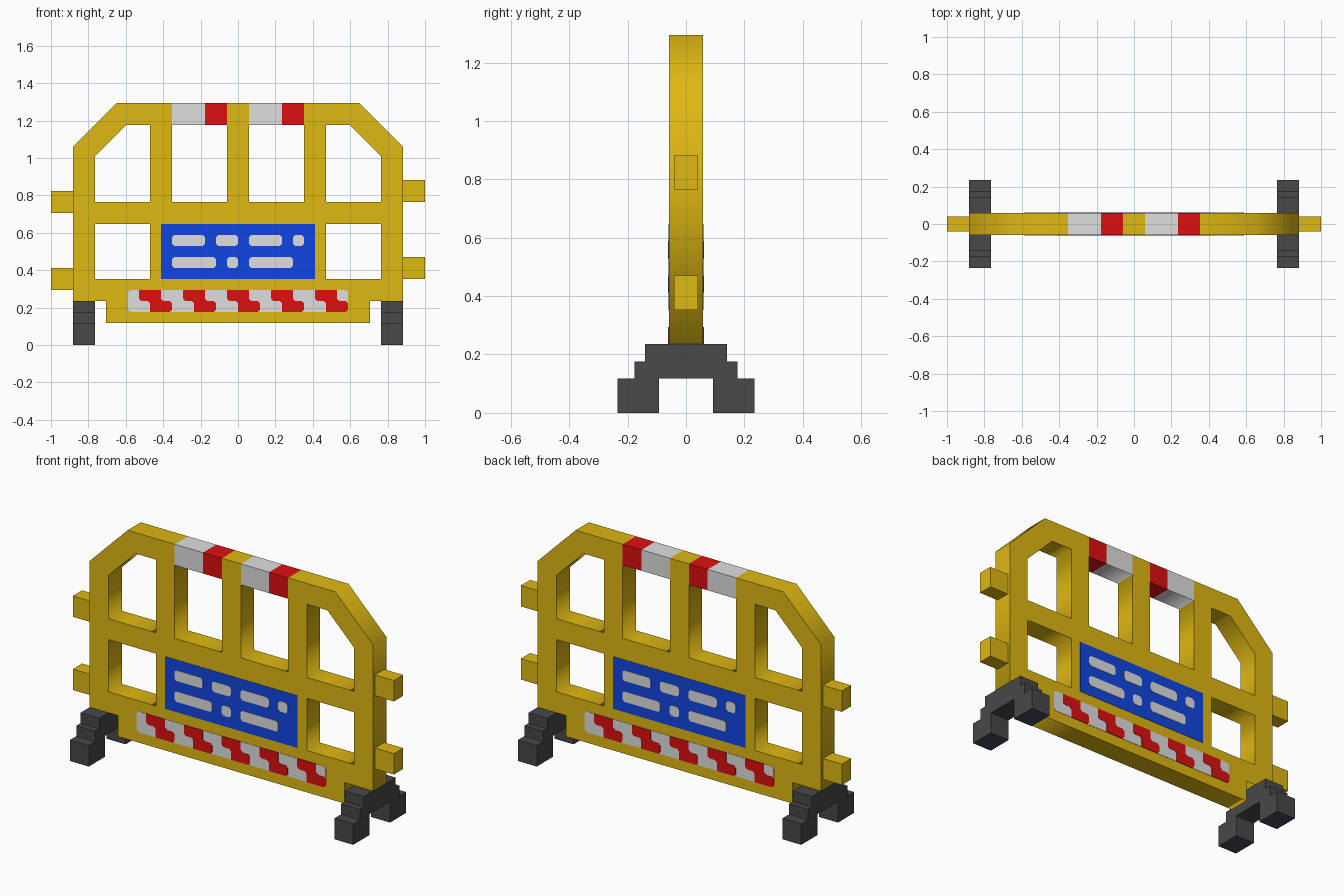
import bpy, bmesh, math
from mathutils import Matrix, Vector

cube = bpy.data.objects.get("Cube")
if cube:
    bpy.data.objects.remove(cube, do_unlink=True)

U = 1 / 17  # building module; all layout numbers below are in modules


def material(name, rgb):
    m = bpy.data.materials.new(name)
    m.use_nodes = True
    m.diffuse_color = (*rgb, 1)
    m.node_tree.nodes["Principled BSDF"].inputs["Base Color"].default_value = (*rgb, 1)
    return m


YELLOW = material("yellow", (0.74, 0.48, 0.006))
WHITE = material("white", (0.74, 0.74, 0.74))
RED = material("red", (0.74, 0.005, 0.005))
BLUE = material("blue", (0.005, 0.062, 0.76))
GREY = material("dark grey", (0.065, 0.065, 0.065))
SLATE = material("slate", (0.055, 0.07, 0.09))

# Profile plane (p, q, depth) to world
FRONT = Matrix(((1, 0, 0), (0, 0, -1), (0, 1, 0))).to_4x4()  # p = x, q = z, depth = -y
SIDE = Matrix(((0, 0, 1), (1, 0, 0), (0, 1, 0))).to_4x4()    # p = y, q = z, depth = x


def add_object(name, bm, mats):
    bmesh.ops.recalc_face_normals(bm, faces=bm.faces)
    me = bpy.data.meshes.new(name)
    bm.to_mesh(me)
    bm.free()
    for m in mats:
        me.materials.append(m)
    ob = bpy.data.objects.new(name, me)
    bpy.context.collection.objects.link(ob)
    return ob


def prism(bm, pts, d0, d1, plane):
    """Extrude a closed profile from depth d0 to d1."""
    face = bm.faces.new([bm.verts.new(plane @ Vector((p * U, q * U, d0 * U))) for p, q in pts])
    new = bmesh.ops.extrude_face_region(bm, geom=[face], use_keep_orig=True)
    verts = [v for v in new["geom"] if isinstance(v, bmesh.types.BMVert)]
    bmesh.ops.translate(bm, verts=verts, vec=plane @ Vector((0, 0, (d1 - d0) * U)))


def rect(x0, x1, z0, z1, c=0):
    """Rectangle with optional clipped corners."""
    if not c:
        return [(x0, z0), (x1, z0), (x1, z1), (x0, z1)]
    return [(x0 + c, z0), (x1 - c, z0), (x1, z0 + c), (x1, z1 - c),
            (x1 - c, z1), (x0 + c, z1), (x0, z1 - c), (x0, z0 + c)]


def mirrored(pts):
    return [(-x, z) for x, z in pts]


# Barrier frame: outline with window openings, extruded as a filled curve
outline = [(-12, 2), (12, 2), (12, 4), (15, 4), (15, 18), (11, 22),
           (-11, 22), (-15, 18), (-15, 4), (-12, 4)]
corner_window = [(8, 13), (13, 13), (13, 17.17), (10.17, 20), (8, 20)]
loops = [outline]
for hole in (corner_window, rect(1, 6, 13, 20), rect(8, 13, 6, 11)):
    loops += [hole, mirrored(hole)]

curve = bpy.data.curves.new("frame_profile", 'CURVE')
curve.dimensions = '2D'
curve.fill_mode = 'BOTH'
curve.extrude = U
for pts in loops:
    s = curve.splines.new('POLY')
    s.points.add(len(pts) - 1)
    for point, (x, z) in zip(s.points, pts):
        point.co = (x * U, z * U, 0, 1)
    s.use_cyclic_u = True
profile = bpy.data.objects.new("frame_profile", curve)
bpy.context.collection.objects.link(profile)
bpy.context.view_layer.update()
bm = bmesh.new()
bm.from_mesh(profile.evaluated_get(bpy.context.evaluated_depsgraph_get()).to_mesh())
bpy.data.objects.remove(profile, do_unlink=True)
bm.transform(FRONT)
bmesh.ops.remove_doubles(bm, verts=bm.verts, dist=1e-5)

# Cut the top rail into bands and colour them
cuts = [((x * U, 0, 0), (1, 0, 0)) for x in (-6, -3, -1, 1, 4, 6)] + [((0, 0, 20 * U), (0, 0, 1))]
for co, no in cuts:
    bmesh.ops.bisect_plane(bm, geom=bm.verts[:] + bm.edges[:] + bm.faces[:],
                           dist=1e-5, plane_co=co, plane_no=no)
for f in bm.faces:
    c = f.calc_center_median() / U
    f.material_index = 0
    if c.z > 19.99:
        if -6 < c.x < -3 or 1 < c.x < 4:
            f.material_index = 1
        elif -3 < c.x < -1 or 4 < c.x < 6:
            f.material_index = 2
add_object("barrier_frame", bm, [YELLOW, WHITE, RED])

# Connector pegs, staggered between the two ends
for side, sign, heights in (("left", 1, (6, 13)), ("right", -1, (5, 12))):
    for level, z in zip(("lower", "upper"), heights):
        bm = bmesh.new()
        prism(bm, rect(sign * 15, sign * 17, z, z + 2), -0.7, 0.7, FRONT)
        add_object(f"{side}_{level}_peg", bm, [YELLOW])

# Stepped feet
half = [(1.57, 2), (1.57, 0), (4, 0), (4, 2), (3, 2), (3, 3), (2.4, 3), (2.4, 4)]
foot = half + mirrored(half)[::-1]
for side, x in (("left", 13), ("right", -15)):
    bm = bmesh.new()
    prism(bm, foot, x, x + 2, SIDE)
    for f in bm.faces:
        f.material_index = int(f.calc_center_median().z < 1e-4)
    add_object(f"{side}_foot", bm, [GREY, SLATE])

# Sign panel, dashes and hazard strip as thin plates on both faces
dashes = [(-6, -3, 9), (-2, 0, 9), (1, 4, 9), (5, 6, 9), (-6, -2, 7), (-1, 0, 7), (1, 5, 7)]
dash_shapes = [rect(a, b, z, z + 1, 0.2) for a, b, z in dashes]
step = [(0, 5), (2, 5), (2, 4.2), (2.2, 4), (2.8, 4), (3, 3.8), (3, 3.2), (2.8, 3),
        (1, 3), (1, 3.8), (0.8, 4), (0.2, 4), (0, 4.2)]
stripe_shapes = [[(x + o, z) for x, z in step] for o in range(-9, 8, 4)]
plates = [("sign_panel", [rect(-7, 7, 6, 11)], 0.03, BLUE),
          ("sign_dashes", dash_shapes, 0.06, WHITE),
          ("hazard_strip", [rect(-10, 10, 3, 5, 0.2)], 0.03, WHITE),
          ("hazard_stripes", stripe_shapes, 0.06, RED)]
for face, angle in (("front", 0), ("back", math.pi)):
    for name, shapes, thick, mat in plates:
        bm = bmesh.new()
        for pts in shapes:
            prism(bm, pts, 0.99, 1 + thick, FRONT)
        bm.transform(Matrix.Rotation(angle, 4, 'Z'))
        add_object(f"{face}_{name}", bm, [mat])
